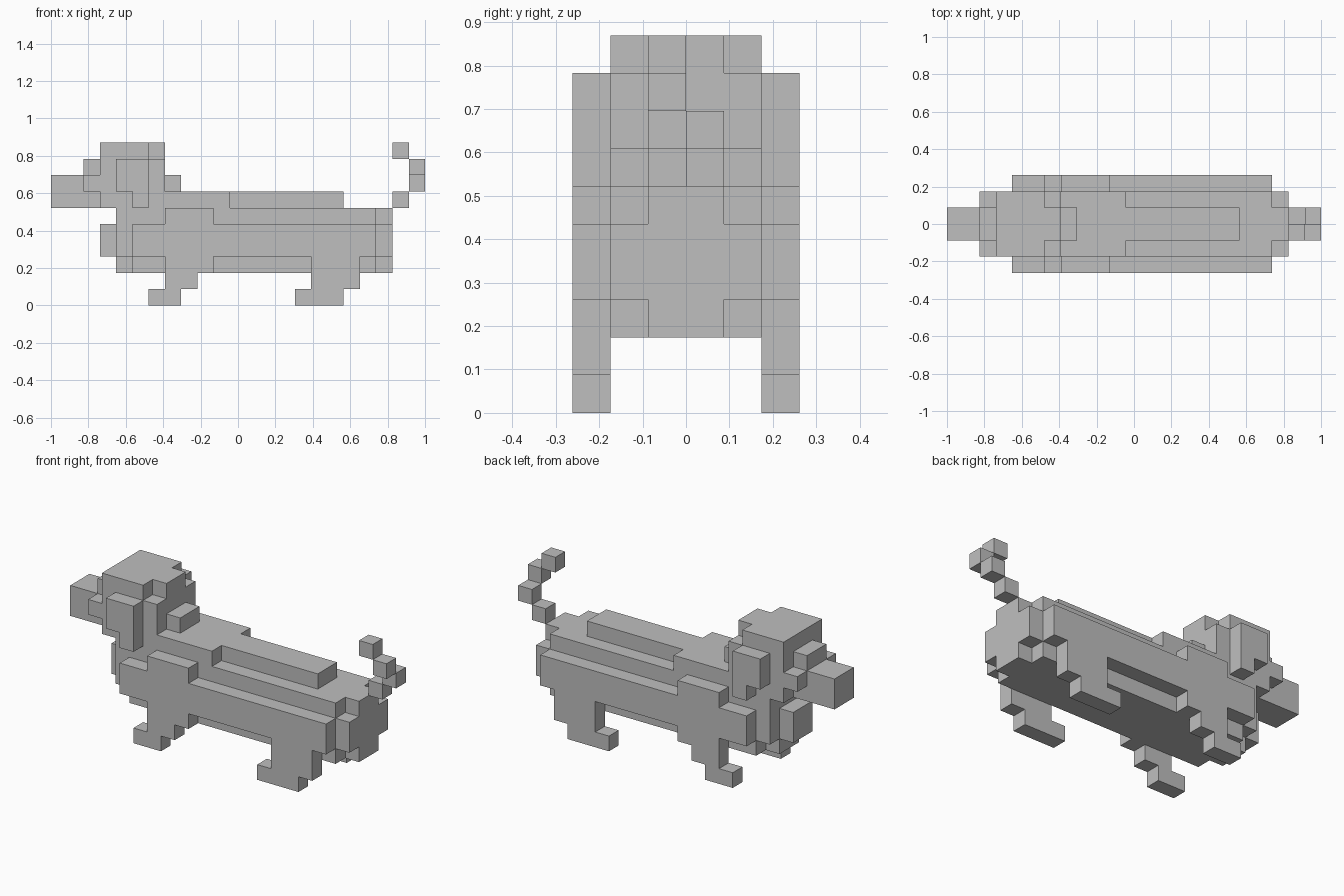
import bpy, bmesh
from itertools import product
from mathutils import Vector

cube = bpy.data.objects.get("Cube")
if cube:
    bpy.data.objects.remove(cube, do_unlink=True)

U = 2 / 23  # edge length of one block

grey = bpy.data.materials.new("plain_grey")
grey.use_nodes = True
grey.diffuse_color = (0.52, 0.52, 0.52, 1)
grey.node_tree.nodes["Principled BSDF"].inputs["Base Color"].default_value = grey.diffuse_color


def box(x0, x1, y0, y1, z0, z1):
    """Set of block cells filling a box."""
    return set(product(range(x0, x1), range(y0, y1), range(z0, z1)))


def wide(x0, x1, half, z0, z1):
    """Box centred on y = 0."""
    return box(x0, x1, -half, half, z0, z1)


def mirror(cells):
    return {(x, -1 - y, z) for x, y, z in cells}


def build(name, *boxes):
    """Make one part from the outer skin of its blocks, merged into flat faces."""
    cells = set().union(*boxes)
    bm = bmesh.new()
    for cell in cells:
        for axis, side in product(range(3), (0, 1)):
            near = list(cell)
            near[axis] += 2 * side - 1
            if tuple(near) in cells:
                continue
            corners = []
            for a, b in ((0, 0), (1, 0), (1, 1), (0, 1)):
                p = list(cell)
                p[axis] += side
                p[(axis + 1) % 3] += a
                p[(axis + 2) % 3] += b
                corners.append(bm.verts.new((p[0] * U - 1, p[1] * U, p[2] * U)))
            bm.faces.new(corners if side else corners[::-1])
    bmesh.ops.remove_doubles(bm, verts=bm.verts, dist=U / 100)
    bmesh.ops.dissolve_limit(bm, angle_limit=0.01, verts=bm.verts, edges=bm.edges)
    mesh = bpy.data.meshes.new(name)
    bm.to_mesh(mesh)
    bm.free()
    mesh.materials.append(grey)
    bpy.context.collection.objects.link(bpy.data.objects.new(name, mesh))


def build_pair(name, *boxes):
    cells = set().union(*boxes)
    build(name + "_back_side", cells)
    build(name + "_front_side", mirror(cells))


# Long body: stepped belly, trunk and upper back
build("body",
      wide(4, 21, 1, 2, 3), wide(5, 20, 2, 2, 3),
      wide(4, 21, 2, 3, 5),
      wide(4, 21, 1, 5, 6), wide(4, 20, 2, 5, 6))
build("back_ridge", wide(7, 11, 2, 6, 7), wide(11, 18, 1, 6, 7))
build("chest", wide(3, 4, 1, 3, 5))
build("neck_tuft", wide(7, 8, 1, 7, 8))

# Flanks with shoulder and haunch
build_pair("flank", box(5, 20, 2, 3, 3, 5), box(7, 10, 2, 3, 5, 6),
           box(7, 10, 2, 3, 2, 3), box(16, 19, 2, 3, 2, 3))

# Legs with paws stepping forward
build_pair("foreleg", box(7, 9, 2, 3, 1, 2), box(6, 8, 2, 3, 0, 1))
build_pair("hind_leg", box(16, 19, 2, 3, 1, 2), box(15, 18, 2, 3, 0, 1))

# Head, face and ears
build("head", wide(3, 7, 2, 6, 9), wide(3, 6, 2, 9, 10), wide(6, 7, 1, 9, 10))
build("face", wide(2, 3, 2, 7, 8), wide(2, 3, 1, 8, 9))
build("snout", wide(0, 2, 1, 6, 8), wide(2, 3, 1, 6, 7))
build_pair("ear", box(4, 6, 2, 3, 7, 9), box(5, 6, 2, 3, 6, 7))

# Curled tail of single blocks
build("tail", {(21, 0, 6), (22, 0, 7), (22, -1, 8), (21, -1, 9)})
